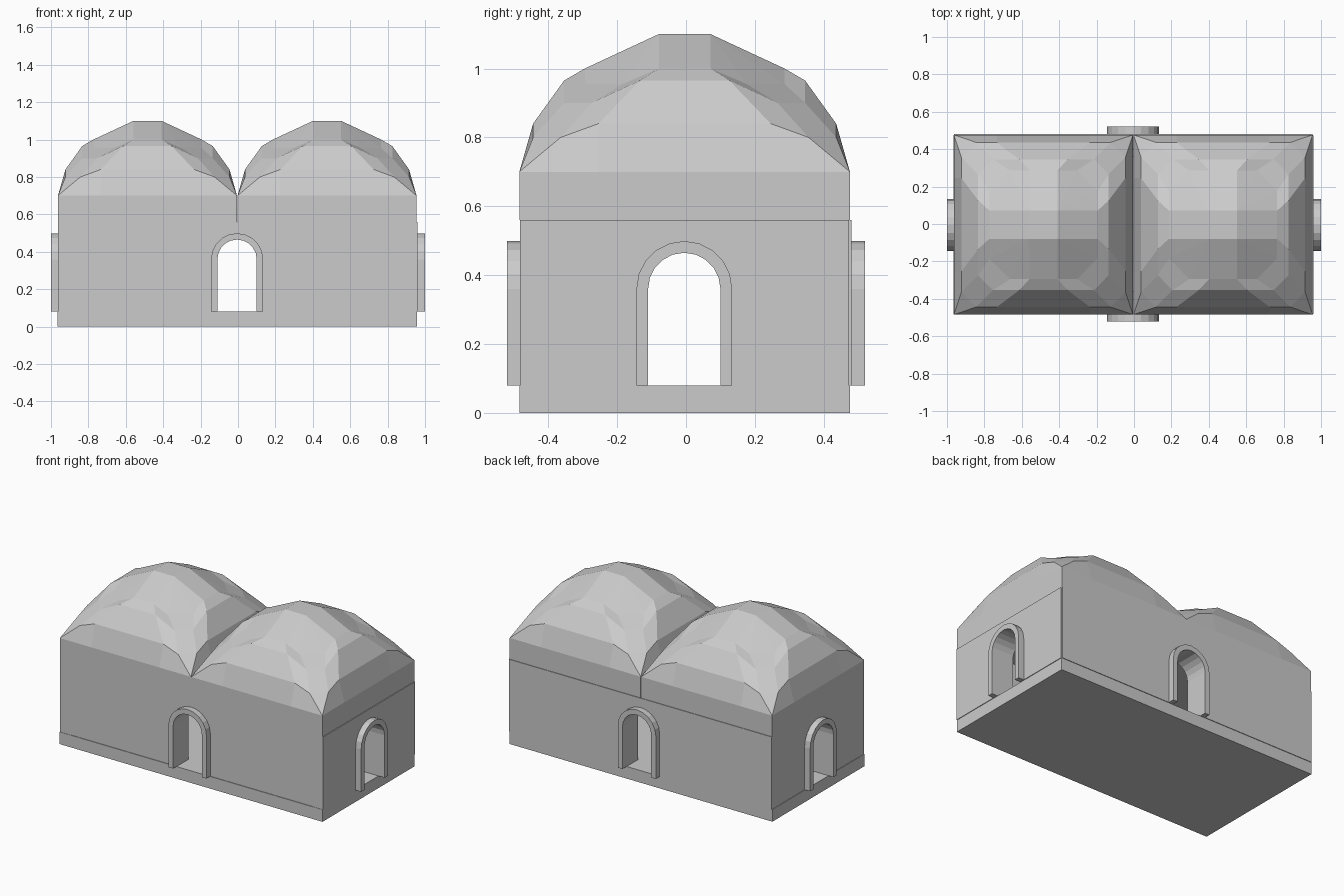
import bpy, bmesh
from math import sin, cos, pi

if "Cube" in bpy.data.objects:
    bpy.data.objects.remove(bpy.data.objects["Cube"])

OFF = -0.004                       # small offset of the body from the origin
FLOOR, EAVE, SPRING = 0.08, 0.70, 0.36
WALL_TOP = 0.56


def finish(name, bm):
    bmesh.ops.remove_doubles(bm, verts=bm.verts, dist=1e-5)
    bmesh.ops.recalc_face_normals(bm, faces=bm.faces)
    me = bpy.data.meshes.new(name)
    bm.to_mesh(me)
    bm.free()
    ob = bpy.data.objects.new(name, me)
    bpy.context.collection.objects.link(ob)
    return ob


def box(name, lo, hi):
    bm = bmesh.new()
    bmesh.ops.create_cube(bm, size=1)
    for v in bm.verts:
        v.co = [(a + b) / 2 + c * (b - a) for a, b, c in zip(lo, hi, v.co)]
    return finish(name, bm)


def extrude(name, pts, v0, v1, along_x):
    """Extrude an outline (u, z) from depth v0 to v1, along x or along y."""
    bm = bmesh.new()
    place = (lambda u, v, z: (v, u, z)) if along_x else (lambda u, v, z: (u, v, z))
    f = bm.faces.new([bm.verts.new(place(u, v0, z)) for u, z in pts])
    r = bmesh.ops.extrude_face_region(bm, geom=[f])
    d = place(0, v1 - v0, 0)
    bmesh.ops.translate(bm, vec=d, verts=[g for g in r['geom'] if isinstance(g, bmesh.types.BMVert)])
    return finish(name, bm)


def arch(r, n=10):
    """Round-headed opening from left foot to right foot."""
    c = [(-r * cos(pi * i / n) - 0.005, SPRING + r * sin(pi * i / n)) for i in range(n + 1)]
    return [(c[0][0], FLOOR)] + c + [(c[-1][0], FLOOR)]


# floor slab
box("floor", (-0.96 + OFF, -0.48 + OFF, 0), (0.96 + OFF, 0.48 + OFF, FLOOR))

# four walls with arched openings, each with a projecting door frame
frame = arch(0.139) + arch(0.105)[::-1]
for side, along_x, half, face in (("front", False, 0.958, -0.48), ("back", False, 0.958, 0.48),
                                  ("left", True, 0.478, -0.96), ("right", True, 0.478, 0.96)):
    s = 1 if face > 0 else -1
    wall = [(-half + OFF, WALL_TOP), (-half + OFF, FLOOR)] + arch(0.125) + \
           [(half + OFF, FLOOR), (half + OFF, WALL_TOP)]
    extrude(side + "_wall", wall, face, face - s * 0.08, along_x)
    extrude(side + "_door_frame", frame, face + s * 0.04, face - s * 0.12, along_x)

# faceted domes: (half size, corner position, corner z, middle position, middle z)
RINGS = [(0.48, 0.48, WALL_TOP, 0.25, WALL_TOP),
         (0.48, 0.48, EAVE, 0.25, EAVE),
         (0.44, 0.36, 0.80, 0.25, 0.84),
         (0.35, 0.27, 0.90, 0.13, 0.965),
         (0.29, 0.18, 0.955, 0.075, 1.0),
         (0.075, 0.075, 1.10, 0.075, 1.10)]
for name, cx in (("left_dome", -0.48), ("right_dome", 0.48)):
    bm = bmesh.new()
    loops = []
    for a, c, zc, m, zm in RINGS:
        loop = []
        for k in range(4):
            for u, z in ((-c, zc), (-m, zm), (m, zm), (c, zc)):
                x, y = u, -a
                for _ in range(k):
                    x, y = -y, x
                loop.append(bm.verts.new((x * 0.997 + cx + OFF, y + OFF, z)))
        loops.append(loop)
    for lo, hi in zip(loops, loops[1:]):
        for i in range(16):
            j = (i + 1) % 16
            bm.faces.new((lo[i], lo[j], hi[j], hi[i]))
    bm.faces.new(loops[0][::-1])
    bm.faces.new(loops[-1])
    finish(name, bm)
